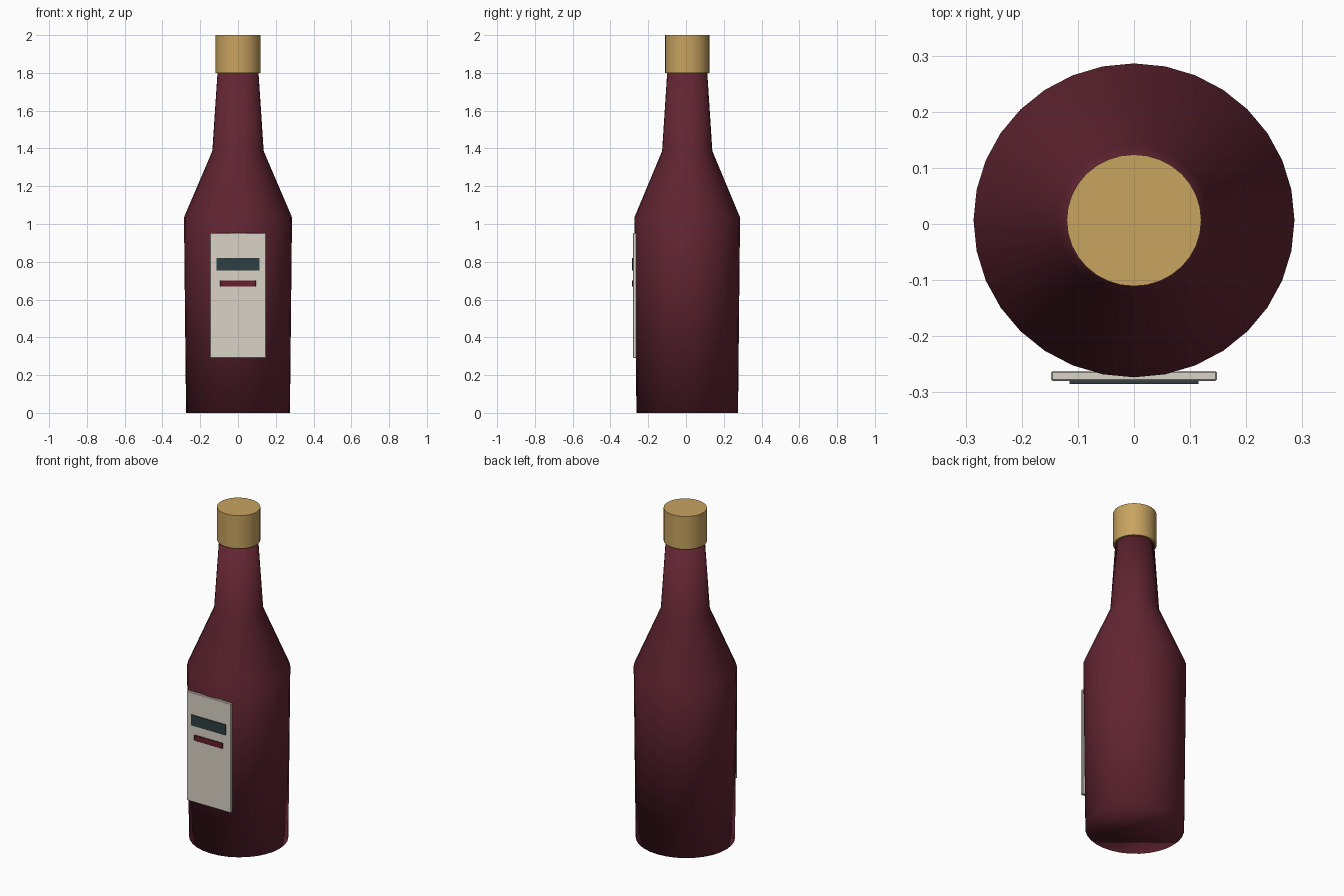
import bpy, bmesh, math

if "Cube" in bpy.data.objects:
    bpy.data.objects.remove(bpy.data.objects["Cube"])

CY = 0.0065      # bottle axis sits slightly behind the origin
SQUASH = 0.978   # bottle is slightly flattened front to back
SIDES = 32


def material(name, r, g, b):
    m = bpy.data.materials.new(name)
    m.diffuse_color = [((c / 255 + 0.055) / 1.055) ** 2.4 for c in (r, g, b)] + [1.0]
    m.use_nodes = True
    m.node_tree.nodes["Principled BSDF"].inputs["Base Color"].default_value = m.diffuse_color
    return m


wine = material("wine red", 98, 37, 50)
gold = material("cap gold", 200, 163, 96)
cream = material("label cream", 217, 212, 199)
slate = material("dark slate", 47, 63, 67)
crimson = material("stripe red", 102, 30, 44)


def finish(bm, name, mat):
    bmesh.ops.recalc_face_normals(bm, faces=bm.faces)
    me = bpy.data.meshes.new(name)
    bm.to_mesh(me)
    bm.free()
    me.materials.append(mat)
    ob = bpy.data.objects.new(name, me)
    bpy.context.collection.objects.link(ob)
    return ob


def lathe(name, profile, mat):
    """Turn a (radius, height) profile into a closed solid."""
    bm = bmesh.new()
    rings = []
    for r, z in profile:
        rings.append([bm.verts.new((r * math.cos(2 * math.pi * i / SIDES),
                                    CY + r * SQUASH * math.sin(2 * math.pi * i / SIDES), z))
                      for i in range(SIDES)])
    for a, b in zip(rings, rings[1:]):
        for i in range(SIDES):
            j = (i + 1) % SIDES
            bm.faces.new((a[i], a[j], b[j], b[i]))
    bm.faces.new(rings[0])
    bm.faces.new(rings[-1])
    return finish(bm, name, mat)


def plate(name, half_width, y0, y1, z0, z1, mat, bevel):
    """Thin upright box with softened edges."""
    bm = bmesh.new()
    bmesh.ops.create_cube(bm, size=1)
    for v in bm.verts:
        v.co = (v.co.x * 2 * half_width,
                (y0 + y1) / 2 + v.co.y * (y1 - y0),
                (z0 + z1) / 2 + v.co.z * (z1 - z0))
    if bevel:
        bmesh.ops.bevel(bm, geom=bm.edges[:], offset=bevel, segments=1, affect='EDGES')
    return finish(bm, name, mat)


# Glass: body, shoulder and neck, smooth all over
bottle = lathe("bottle_body",
               [(0.275, 0), (0.286, 1.035), (0.136, 1.386), (0.108, 1.81)], wine)
for p in bottle.data.polygons:
    p.use_smooth = True

# Cap: smooth sides, crisp rims
cap = lathe("cap", [(0.12, 1.8), (0.12, 2.0)], gold)
bpy.context.view_layer.objects.active = cap
cap.select_set(True)
bpy.ops.object.shade_smooth_by_angle(angle=math.radians(35))
cap.select_set(False)

# Front label and its two printed bars
plate("label", 0.148, -0.28, -0.262, 0.29, 0.953, cream, 0.003)
plate("label_wide_bar", 0.115, -0.2855, -0.279, 0.755, 0.819, slate, 0)
plate("label_thin_bar", 0.095, -0.2855, -0.279, 0.668, 0.702, crimson, 0.002)
